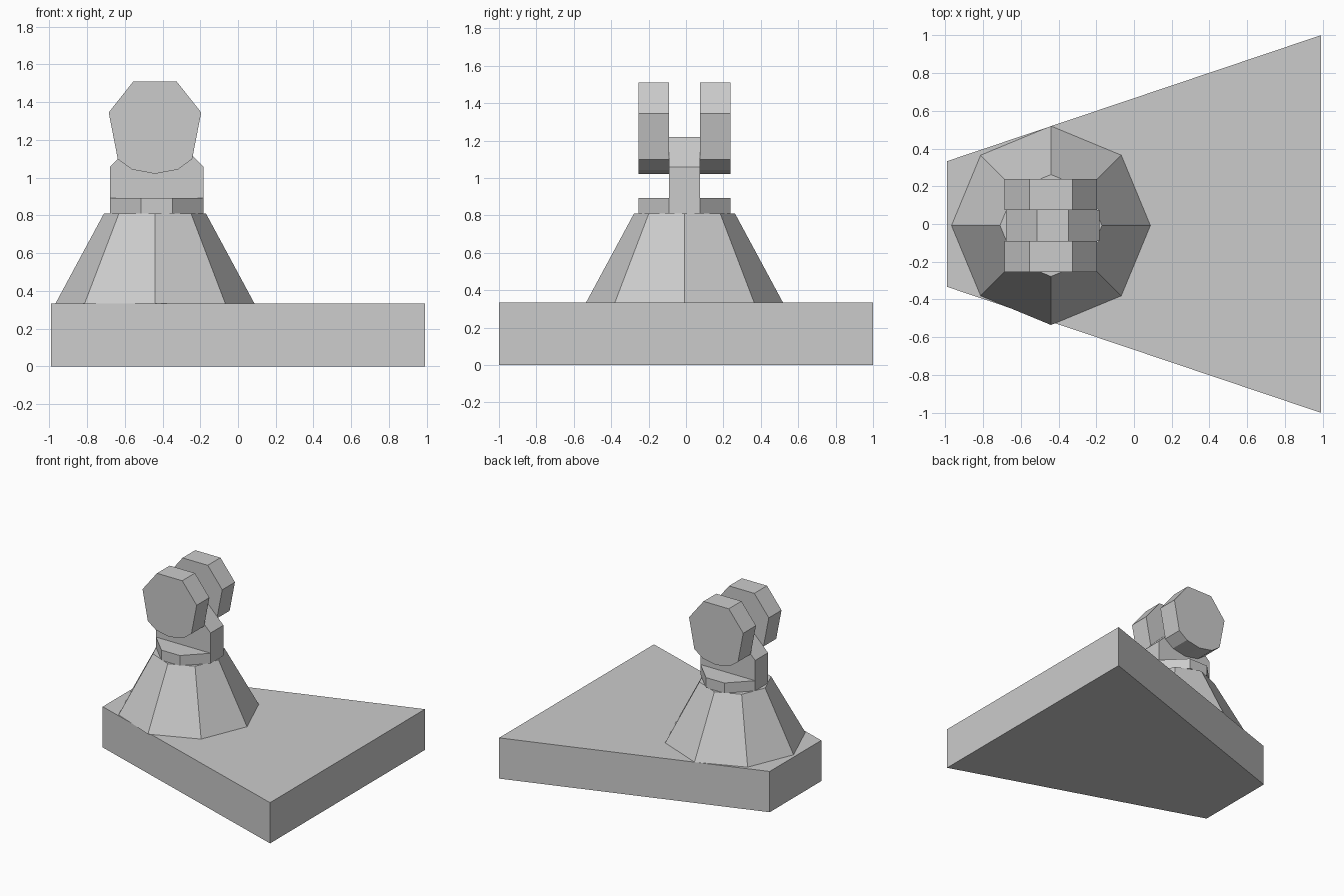
import bpy, bmesh, math
from mathutils import Vector

if "Cube" in bpy.data.objects:
    bpy.data.objects.remove(bpy.data.objects["Cube"])

CX, CY = -0.44, -0.008      # axis of the mount

grey = bpy.data.materials.new("light_grey")
grey.diffuse_color = (0.6, 0.6, 0.6, 1)
grey.use_nodes = True
grey.node_tree.nodes["Principled BSDF"].inputs["Base Color"].default_value = grey.diffuse_color


def loft(name, bottom, top):
    """Closed solid between two matching rings of 3D points."""
    bm = bmesh.new()
    a = [bm.verts.new(p) for p in bottom]
    b = [bm.verts.new(p) for p in top]
    n = len(a)
    bm.faces.new(a)
    bm.faces.new(b)
    for i in range(n):
        j = (i + 1) % n
        bm.faces.new((a[i], a[j], b[j], b[i]))
    bmesh.ops.recalc_face_normals(bm, faces=bm.faces)
    mesh = bpy.data.meshes.new(name)
    bm.to_mesh(mesh)
    bm.free()
    mesh.materials.append(grey)
    obj = bpy.data.objects.new(name, mesh)
    bpy.context.collection.objects.link(obj)
    return obj


def prism_z(name, pts, z0, z1):
    return loft(name, [(x, y, z0) for x, y in pts], [(x, y, z1) for x, y in pts])


def prism_y(name, pts, y0, y1):
    return loft(name, [(x, y0, z) for x, z in pts], [(x, y1, z) for x, z in pts])


def ring(radius, z):
    return [(CX + radius * math.cos(k * math.pi / 4),
             CY + radius * math.sin(k * math.pi / 4), z) for k in range(8)]


# Tapered base plate
prism_z("base_plate", [(-0.99, -0.333), (0.99, -1), (0.99, 1), (-0.99, 0.333)], 0, 0.333)

# Eight-sided pedestal
loft("pedestal", ring(0.527, 0.333), ring(0.27, 0.81))

# Chamfered collar
R, C = 0.247, 0.083
collar = [(R, -C), (R, C), (C, R), (-C, R), (-R, C), (-R, -C), (-C, -R), (C, -R)]
prism_z("collar", [(CX + 0.009 + x, CY + y) for x, y in collar], 0.81, 0.893)

# Upright tongue with chamfered top
tongue = [(-R, 0.81), (R, 0.81), (R, 1.058), (C, 1.22), (-C, 1.22), (-R, 1.058)]
prism_y("tongue", [(CX + 0.009 + x, z) for x, z in tongue], CY - C, CY + C)

# Pair of faceted discs either side of the tongue
half = [(0, 1.02), (0.122, 1.043), (0.197, 1.098), (0.245, 1.345), (0.114, 1.51)]
disc = half + [(-x, z) for x, z in reversed(half[1:])]
disc = [(CX + x, z) for x, z in disc]
for side, s in (("front", -1), ("back", 1)):
    prism_y(side + "_disc", disc, CY + s * C, CY + s * R)
